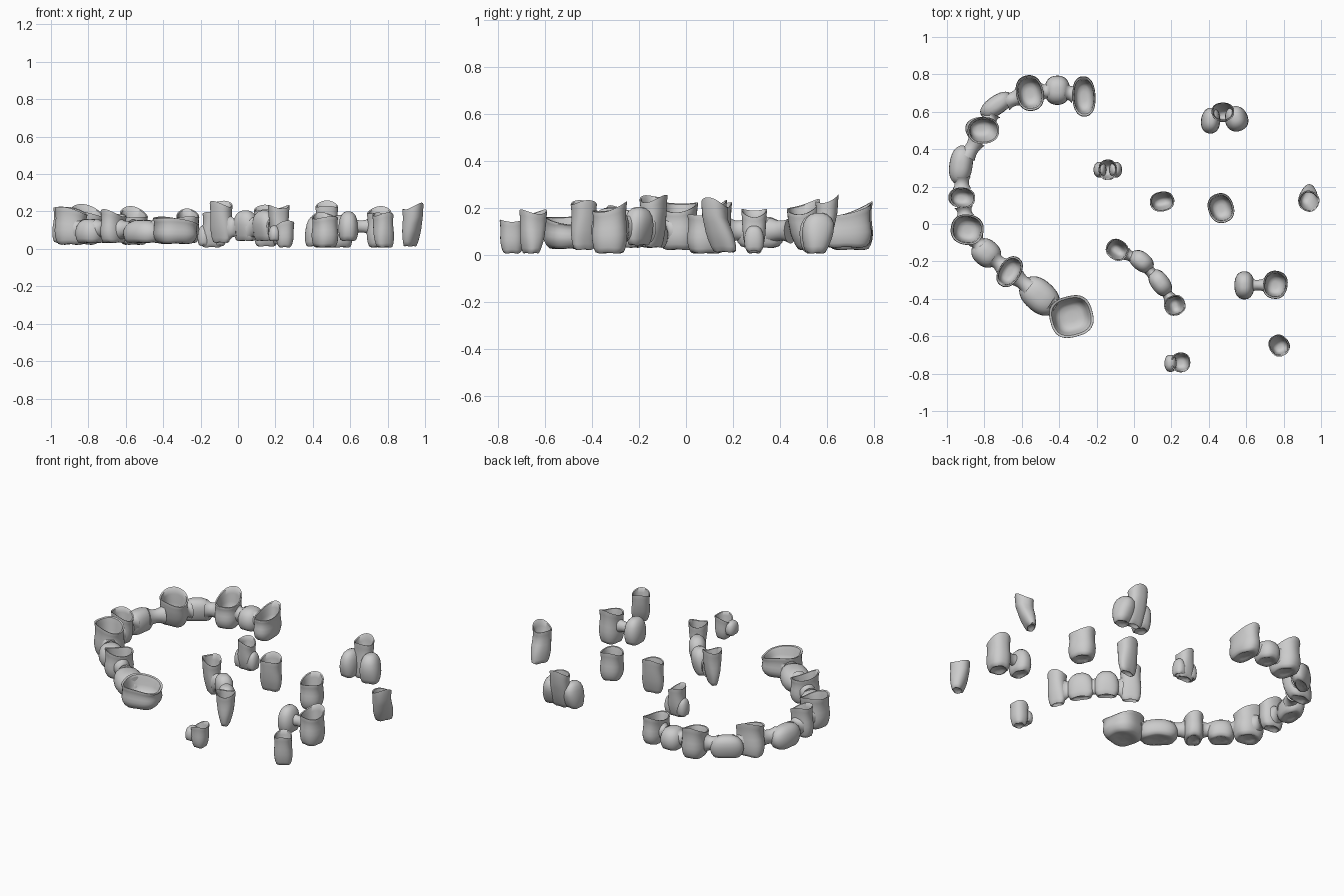
import bpy, bmesh, math
from mathutils import Vector

if "Cube" in bpy.data.objects:
    bpy.data.objects.remove(bpy.data.objects["Cube"])

N = 40
# (radius scale, height fraction) from biting surface up and, for crowns, down into the cavity
CROWN = [(.22, .09), (.45, .065), (.65, .01), (.80, .03), (.91, .13), (.98, .28), (1, .42), (.96, .58),
         (.93, .72), (.94, .87), (.98, .97), (.97, 1.0), (.87, .985), (.81, .85), (.76, .62),
         (.68, .42), (.52, .31), (.25, .28)]
PONTIC = [(.22, .09), (.45, .065), (.66, .01), (.82, .04), (.94, .18), (1, .38), (.98, .55),
          (.88, .74), (.70, .88), (.45, .97), (.2, 1.0)]


def loft(name, rings):
    """Skin closed rings of points and cap both ends."""
    bm = bmesh.new()
    loops = [[bm.verts.new(p) for p in r] for r in rings]
    for a, b in zip(loops, loops[1:]):
        for i in range(N):
            j = (i + 1) % N
            bm.faces.new((a[i], a[j], b[j], b[i]))
    for loop, flip in ((loops[0], True), (loops[-1], False)):
        c = bm.verts.new(sum((v.co for v in loop), Vector()) / N)
        for i in range(N):
            f = (loop[i], loop[(i + 1) % N], c)
            bm.faces.new(f[::-1] if flip else f)
    bmesh.ops.recalc_face_normals(bm, faces=bm.faces)
    me = bpy.data.meshes.new(name)
    bm.to_mesh(me)
    bm.free()
    ob = bpy.data.objects.new(name, me)
    bpy.context.collection.objects.link(ob)
    bpy.context.view_layer.objects.active = ob
    ob.select_set(True)
    bpy.ops.object.shade_smooth_by_angle(angle=math.radians(50))
    ob.select_set(False)
    return ob


def tooth(name, x, y, rx, ry, z0, z1, ang=0, hollow=True, edge=1.0, low=(0, 0),
          tilt=0.0, tdir=0, scallop=0.01, cusp=0.006, foot=1.0, square=2.3):
    """edge thins the biting end, low shifts it sideways, foot widens it."""
    a0 = math.radians(ang)
    ca, sa = math.cos(a0), math.sin(a0)
    rings = []
    for s, t in (CROWN if hollow else PONTIC):
        ring = []
        k = max(0, 1 - t / .75)
        thin = 1 + (edge - 1) * k
        wide = 1 + (foot - 1) * k
        for i in range(N):
            th = 2 * math.pi * i / N
            c, n = math.cos(th), math.sin(th)
            q = (abs(c) ** square + abs(n) ** square) ** (-1 / square)
            px, py = c * q * rx * s * wide, n * q * ry * s * thin
            X = x + low[0] * k + px * ca - py * sa
            Y = y + low[1] * k + px * sa + py * ca
            Z = z0 + t * (z1 - z0)
            if hollow:
                Z += t * t * s * (tilt * math.cos(th + a0 - math.radians(tdir)) - scallop * math.cos(2 * th))
            # cusps and grooves on the biting surface
            Z += cusp * max(0, 1 - t * 4) * s * (1 + math.cos(4 * th)) * .5
            ring.append((X, Y, max(Z, 0)))
        rings.append(ring)
    return loft(name, rings)


def connector(name, a, b, z, w, h):
    """Waisted bar between two points (x, y)."""
    a, b = Vector((*a, z)), Vector((*b, z))
    d = (b - a).normalized()
    side = Vector((-d.y, d.x, 0))
    rings = []
    for k in range(9):
        u = k / 8
        f = 1 + .3 * (2 * u - 1) ** 2
        p = a.lerp(b, u)
        rings.append([p + side * (w * f * math.cos(2 * math.pi * i / N))
                      + Vector((0, 0, h * f * math.sin(2 * math.pi * i / N))) for i in range(N)])
    loft(name, rings)


def reach(t, d):
    """Distance from a tooth's centre to where a connector meets it."""
    a = math.radians(t[6])
    u, v = d.x * math.cos(a) + d.y * math.sin(a), d.y * math.cos(a) - d.x * math.sin(a)
    return (.86 if t[7] else .6) / math.hypot(u / t[2], v / t[3])


def bridge(name, teeth, z=.105, w=.036, h=.042):
    for i, (x, y, rx, ry, z0, z1, ang, hollow, extra) in enumerate(teeth):
        kind = "crown" if hollow else "pontic"
        tooth(f"{name}_{kind}_{i + 1}", x, y, rx, ry, z0, z1, ang, hollow, **extra)
    for i, (a, b) in enumerate(zip(teeth, teeth[1:])):
        A, B = Vector(a[:2]), Vector(b[:2])
        d = (B - A).normalized()
        connector(f"{name}_connector_{i + 1}", A + d * reach(a, d), B - d * reach(b, d), z, w, h)


# Long horseshoe bridge
bridge("arch", [
    (-.268, .682, .062, .108, .03, .185, 3, True, dict(tilt=.022, tdir=90)),
    (-.41, .715, .068, .078, .035, .165, 0, False, {}),
    (-.557, .70, .074, .096, .02, .19, 12, True, dict(tilt=.03, tdir=100)),
    (-.735, .635, .098, .055, .03, .165, 35, False, dict(edge=.8)),
    (-.805, .50, .086, .072, .02, .205, 5, True, dict(edge=.75, low=(-.02, .02), tilt=.03, tdir=135)),
    (-.925, .315, .062, .11, .03, .165, -8, False, dict(edge=.9)),
    (-.918, .14, .07, .056, .03, .21, -5, True, dict(edge=.85, low=(-.01, 0), tilt=.02, tdir=170)),
    (-.892, -.03, .088, .082, .02, .21, -10, True, dict(tilt=.02, tdir=170)),
    (-.79, -.155, .08, .072, .03, .16, -40, False, {}),
    (-.665, -.255, .058, .088, .03, .19, -32, True, dict(tilt=.015, tdir=210)),
    (-.505, -.385, .118, .085, .03, .155, -42, False, {}),
    (-.335, -.495, .118, .112, .025, .155, 15, True, dict(tilt=.018, tdir=180, foot=.92, edge=.92, square=2.7)),
], w=.038, h=.042)

# Four-unit front bridge
bridge("front", [
    (-.09, -.138, .062, .056, .03, .245, -35, True, dict(edge=.45, tilt=.012, tdir=140)),
    (.04, -.20, .072, .057, .04, .205, -38, False, dict(edge=.6)),
    (.14, -.315, .08, .057, .04, .205, -55, False, dict(edge=.6)),
    (.218, -.435, .055, .058, .02, .225, -70, True, dict(edge=.45)),
], z=.115, w=.028, h=.05)

# Two-unit bridge on the right
bridge("pair", [
    (.59, -.328, .053, .075, .04, .20, 0, False, {}),
    (.755, -.325, .066, .075, .005, .20, -10, True, dict(tilt=.02, tdir=90)),
], z=.12, w=.028, h=.032)

# Crown with two side wings at the back
tooth("winged_crown", .475, .60, .062, .05, .005, .235, 0, True, edge=.6, low=(.01, -.03), tilt=.015, tdir=90)
tooth("left_wing", .412, .555, .05, .075, .01, .175, -5, False, edge=.75, foot=1.05, low=(-.005, -.01))
tooth("right_wing", .545, .565, .06, .075, .005, .18, 15, False, edge=.65, foot=1.05, low=(.008, -.015))

# Small crown with side wings
tooth("small_crown", -.14, .29, .05, .056, .005, .185, 0, True, edge=.65, foot=1.3, tilt=.015, tdir=180)
for side, s in (("left", -1), ("right", 1)):
    tooth(f"small_{side}_wing", -.14 + s * .042, .29, .034, .042, .015, .125, 0, False)

# Single crowns
tooth("middle_crown", .15, .12, .066, .054, .01, .215, 10, True, edge=.5, tilt=.012, tdir=90)
tooth("round_crown", .465, .085, .068, .08, .005, .175, 20, True, tilt=.012, tdir=90)
tooth("slanted_crown", .935, .122, .056, .056, .01, .22, 62, True, edge=.55, foot=1.15,
      low=(-.015, .045), tilt=.018, tdir=320)
tooth("near_right_crown", .775, -.65, .054, .06, .005, .185, 30, True, edge=.6, low=(.01, -.01))

# Low crown with one side wing at the front
tooth("low_crown", .25, -.74, .052, .054, .005, .14, 0, True, tilt=.012, tdir=0, foot=.8, edge=.85)
tooth("low_wing", .195, -.745, .032, .046, .04, .125, 0, False)
